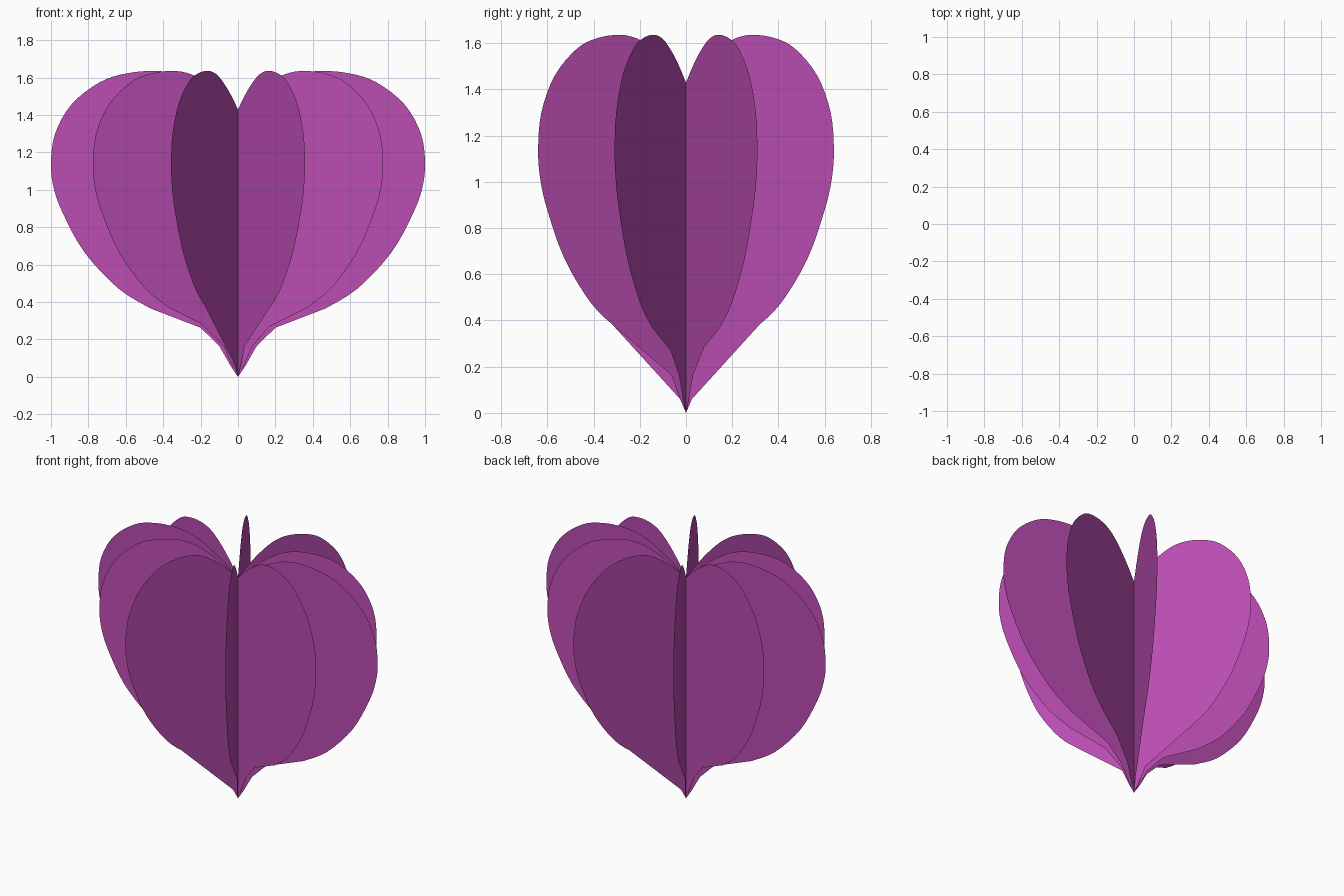
import bpy, bmesh
from mathutils import Vector

if "Cube" in bpy.data.objects:
    bpy.data.objects.remove(bpy.data.objects["Cube"])

# Purple paper
paper = bpy.data.materials.new("purple_paper")
paper.diffuse_color = (0.50, 0.074, 0.45, 1.0)
paper.use_nodes = True
paper.node_tree.nodes["Principled BSDF"].inputs["Base Color"].default_value = paper.diffuse_color

# Half-heart outline: (fraction of lobe width, height), tip -> outer edge -> top notch
TIP, NOTCH = (0.0, 0.0), (0.0, 1.43)
EDGE = [TIP, (0.04, 0.06), (0.10, 0.165), (0.20, 0.263), (0.47, 0.367),
        (0.64, 0.473), (0.82, 0.665), (0.936, 0.874), (0.985, 1.01), (1.0, 1.14),
        (0.978, 1.30), (0.89, 1.457), (0.74, 1.575), (0.60, 1.622),
        (0.45, 1.636), (0.33, 1.62), (0.22, 1.575), (0.11, 1.51), NOTCH]


def smooth(points, steps=4):
    """Catmull-Rom curve through the points."""
    pts = [Vector(p) for p in points]
    pts = [pts[0]] + pts + [pts[-1]]
    out = []
    for a, b, c, d in zip(pts, pts[1:], pts[2:], pts[3:]):
        for i in range(steps):
            t = i / steps
            out.append(0.5 * (2 * b + (c - a) * t + (2 * a - 5 * b + 4 * c - d) * t**2
                              + (3 * b - a - 3 * c + d) * t**3))
    return out + [pts[-1]]


# Straight segments along the lower flare, smooth curve on the lobe
outline = [Vector(p) for p in EDGE[:4]] + smooth(EDGE[4:])


def heart_sheet(name, x, y):
    """Flat upright heart through the z axis, lobes reaching (x, y) and (-x, -y)."""
    bm = bmesh.new()
    axis = [bm.verts.new((0, 0, outline[0].y)), bm.verts.new((0, 0, outline[-1].y))]
    for s in (1, -1):
        rim = [bm.verts.new((s * x * p.x, s * y * p.x, p.y)) for p in outline[1:-1]]
        bm.faces.new([axis[0]] + rim + [axis[1]])
    bmesh.ops.triangulate(bm, faces=bm.faces[:])
    mesh = bpy.data.meshes.new(name)
    bm.to_mesh(mesh)
    bm.free()
    mesh.materials.append(paper)
    bpy.context.collection.objects.link(bpy.data.objects.new(name, mesh))


# Five crossing sheets
heart_sheet("wide_heart_sheet", 1.0, 0.0)
for side, s in (("left", -1), ("right", 1)):
    heart_sheet("middle_heart_sheet_" + side, 0.776, s * 0.309)
    heart_sheet("narrow_heart_sheet_" + side, 0.358, s * 0.64)
